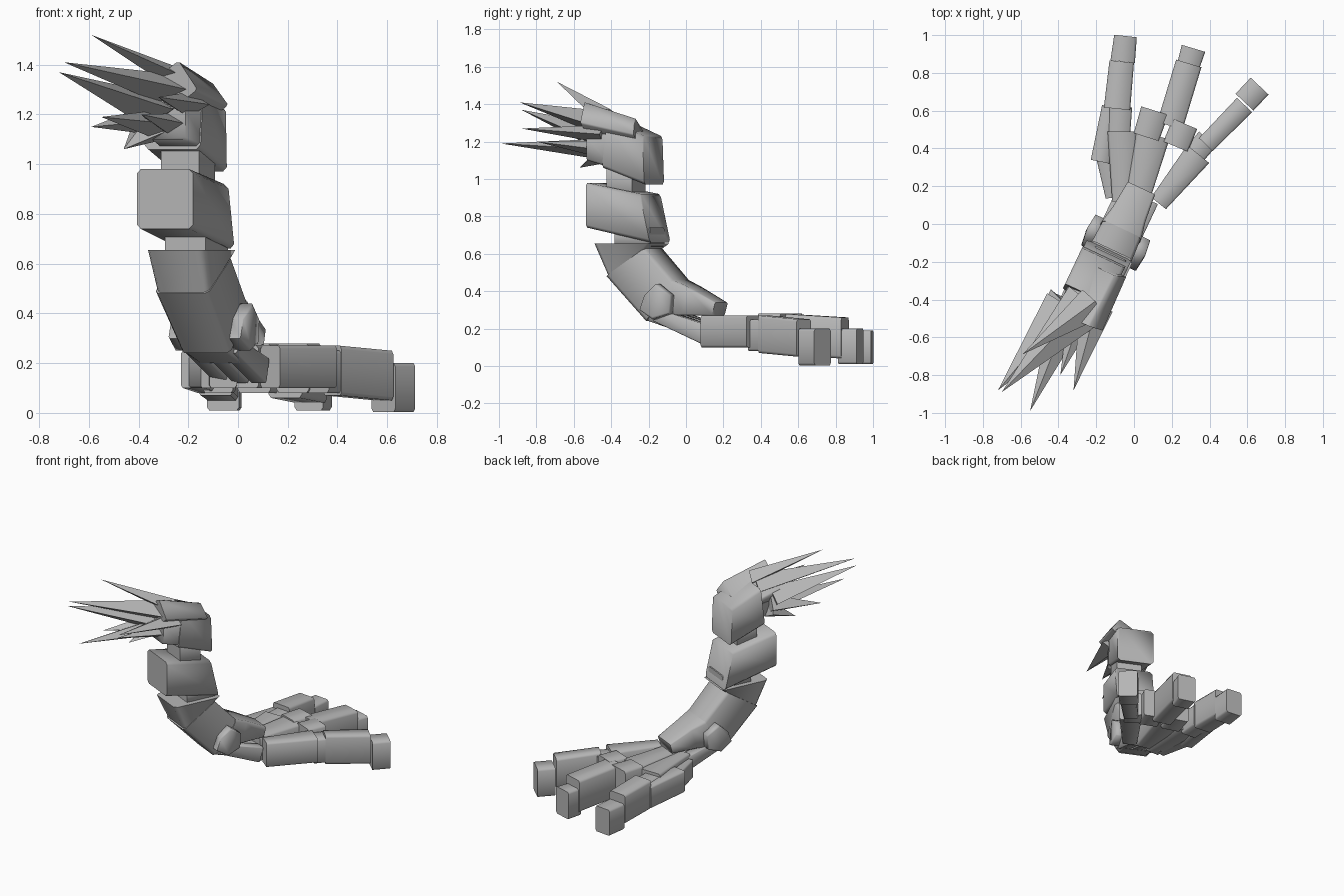
import bpy, bmesh, math
from mathutils import Vector, Matrix

if "Cube" in bpy.data.objects:
    bpy.data.objects.remove(bpy.data.objects["Cube"])

grey = bpy.data.materials.new("stone_grey")
grey.diffuse_color = (0.47, 0.47, 0.47, 1)
grey.use_nodes = True
grey.node_tree.nodes["Principled BSDF"].inputs["Base Color"].default_value = grey.diffuse_color


def finish(name, bm, angle=75):
    bmesh.ops.recalc_face_normals(bm, faces=bm.faces)
    me = bpy.data.meshes.new(name)
    bm.to_mesh(me)
    bm.free()
    me.materials.append(grey)
    ob = bpy.data.objects.new(name, me)
    bpy.context.collection.objects.link(ob)
    bpy.ops.object.select_all(action='DESELECT')
    ob.select_set(True)
    bpy.context.view_layer.objects.active = ob
    bpy.ops.object.shade_smooth_by_angle(angle=math.radians(angle))
    return ob


def loft(name, origin, heading, rings, offset=0.0, chamfer=0.07, roll=0.0):
    """Chamfered block; ring = (low u, low z, high u, high z, width), u along heading."""
    d = Vector((heading[0], heading[1], 0)).normalized()
    s = Vector((d.y, -d.x, 0))
    o = Vector((origin[0], origin[1], 0)) + s * offset
    turn = Matrix.Rotation(roll, 3, d)
    bm = bmesh.new()
    loops = []
    c = chamfer
    outline = [(-1, c), (-1, 1 - c), (-1 + 2 * c, 1), (1 - 2 * c, 1),
               (1, 1 - c), (1, c), (1 - 2 * c, 0), (-1 + 2 * c, 0)]
    for u0, z0, u1, z1, w in rings:
        mid = o + d * (u0 + u1) / 2 + Vector((0, 0, (z0 + z1) / 2))
        rise = d * (u1 - u0) + Vector((0, 0, z1 - z0))
        loops.append([bm.verts.new(mid + turn @ (s * (a * w / 2) + rise * (t - 0.5)))
                      for a, t in outline])
    for A, B in zip(loops, loops[1:]):
        for i in range(8):
            j = (i + 1) % 8
            bm.faces.new((A[i], A[j], B[j], B[i]))
    bm.faces.new(loops[0])
    bm.faces.new(loops[-1])
    return finish(name, bm)


def bone(name, a, b, z0, z1, w0, w1, drop=0.0):
    """Level block from plan point a to b."""
    v = Vector(b) - Vector(a)
    loft(name, a, v, [(0, z0, 0, z1, w0), (v.length, z0 - drop, v.length, z1 - drop, w1)])


def spike(name, base, tip, r, sides=4):
    base, tip = Vector(base), Vector(tip)
    q = (tip - base).to_track_quat('Z', 'Y')
    bm = bmesh.new()
    ring = [bm.verts.new(base + q @ Vector((r * math.cos(t), r * 0.55 * math.sin(t), 0)))
            for t in (math.tau * i / sides for i in range(sides))]
    top = bm.verts.new(tip)
    for i in range(sides):
        bm.faces.new((ring[i], ring[(i + 1) % sides], top))
    bm.faces.new(ring)
    finish(name, bm, 40)


# leg, in the vertical plane of its heading
O, D = (-0.05, 0.0), (0.426, 0.905)
leg = {
    "instep": [(-.14, .26, -.03, .46, .23), (.02, .27, .06, .42, .19), (.19, .27, .21, .34, .16)],
    "lower_shin": [(-.42, .48, -.19, .63, .24), (-.19, .24, 0, .43, .22)],
    "upper_shin": [(-.49, .655, -.15, .655, .25), (-.41, .48, -.2, .62, .23)],
    "shin_collar": [(-.38, .64, -.38, .74, .18), (-.17, .64, -.17, .74, .18)],
    "neck": [(-.43, .92, -.43, 1.08, .17), (-.28, .9, -.28, 1.06, .17)],
    "back_block": [(-.55, 1.1, -.55, 1.23, .16), (-.4, 1.06, -.4, 1.25, .2)],
    "heel": [(-.18, .24, -.15, .32, .2), (-.05, .2, -.02, .3, .2)],
}
for name, rings in leg.items():
    loft(name, O, D, rings)
loft("thigh_block", O, D, [(-.54, .74, -.54, .98, .25), (-.16, .66, -.22, .92, .26)], -.015)
loft("top_block", O, D, [(-.45, 1.06, -.42, 1.32, .25), (-.2, .97, -.21, 1.23, .25)], -.025)
# plate over the top, leaning down to the left
loft("top_plate", O, D, [(-.56, 1.22, -.57, 1.36, .24), (-.25, 1.16, -.27, 1.27, .24)],
     0, .05, -.6)

# ankle pads and the struts running down to the toes
for side, off in (("left", -.13), ("right", .13)):
    loft("ankle_pad_" + side, O, D,
         [(-.2, .3, -.17, .38, .06), (-.12, .25, -.1, .44, .08), (-.03, .28, -.02, .38, .06)], off)
for i, off in enumerate((-.08, 0, .08)):
    loft(f"foot_strut_{i}", O, D, [(-.14, .24, -.1, .3, .07), (.14, .12, .17, .22, .07)], off)

# torn splinters at the top
splinters = [
    ((-.22, -.42, 1.33), (-.59, -.69, 1.52), .09),
    ((-.25, -.42, 1.29), (-.70, -.89, 1.41), .13),
    ((-.36, -.45, 1.22), (-.72, -.88, 1.37), .13),
    ((-.34, -.46, 1.16), (-.55, -.99, 1.19), .10),
    ((-.20, -.44, 1.24), (-.32, -.88, 1.27), .09),
    ((-.27, -.46, 1.16), (-.39, -.80, 1.20), .08),
    ((-.36, -.42, 1.18), (-.59, -.67, 1.15), .11),
    ((-.35, -.42, 1.14), (-.46, -.57, 1.06), .10),
]
for i, (a, b, r) in enumerate(splinters):
    spike(f"splinter_{i}", a, b, r)

# left toe
bone("left_toe_root", (-.06, .12), (-.06, .49), .1, .26, .11, .16)
bone("left_toe_side", (-.11, .14), (-.15, .42), .1, .23, .08, .13)
bone("left_toe_knuckle", (-.18, .33), (-.12, .62), .1, .25, .1, .1, .02)
bone("left_toe_joint", (-.08, .48), (-.07, .62), .08, .24, .12, .12)
bone("left_toe_middle", (-.09, .61), (-.065, .86), .07, .27, .14, .13, .02)
bone("left_toe_tip", (-.06, .86), (-.045, .995), .01, .19, .13, .12)

# middle toe
bone("middle_toe_root", (.02, .14), (.1, .47), .1, .27, .13, .18)
bone("middle_toe_knuckle_left", (.065, .46), (.11, .6), .08, .28, .14, .15)
bone("middle_toe_knuckle_right", (.22, .41), (.27, .53), .08, .28, .14, .14)
bone("middle_toe_middle", (.19, .52), (.29, .85), .06, .28, .14, .14, .02)
bone("middle_toe_tip", (.285, .83), (.315, .93), .01, .2, .12, .13)

# right toe
bone("right_toe_root", (.13, .11), (.34, .37), .1, .27, .1, .15)
bone("right_toe_knuckle", (.32, .37), (.39, .45), .08, .25, .12, .12)
bone("right_toe_middle", (.38, .42), (.585, .63), .07, .27, .1, .11, .02)
bone("right_toe_tip", (.585, .645), (.665, .73), .003, .2, .13, .13)
